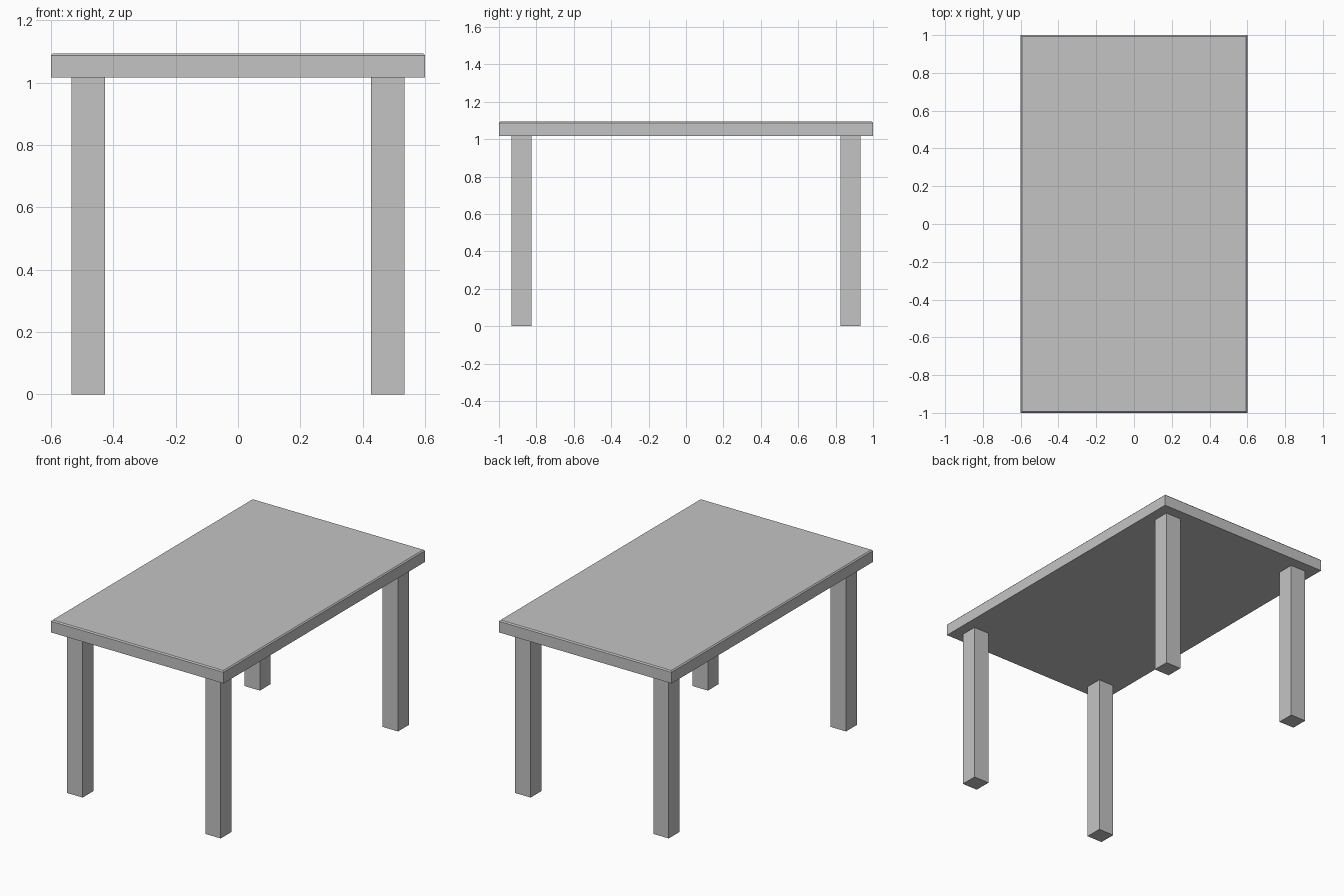
import bpy
import bmesh

TOP_SIZE = (1.2, 2.0)
UNDERSIDE = 1.017
HEIGHT = 1.094
LEG_WIDTH = 0.107
LEG_CENTRE = (0.48, 0.88)
EDGE = 0.007

default_cube = bpy.data.objects.get("Cube")
if default_cube:
    bpy.data.objects.remove(default_cube, do_unlink=True)

# Single grey finish
grey = bpy.data.materials.new("light_grey")
grey.use_nodes = True
colour = (0.55, 0.55, 0.55, 1)
grey.diffuse_color = colour
grey.node_tree.nodes["Principled BSDF"].inputs["Base Color"].default_value = colour


def box(name, x, y, width, depth, bottom, top, chamfer=0):
    """Box between two heights, with optionally chamfered upper edges."""
    bm = bmesh.new()
    bmesh.ops.create_cube(bm, size=1)
    bmesh.ops.scale(bm, vec=(width, depth, top - bottom), verts=bm.verts)
    if chamfer:
        upper = [e for e in bm.edges if all(v.co.z > 0 for v in e.verts)]
        bmesh.ops.bevel(bm, geom=upper, offset=chamfer, segments=1,
                        affect='EDGES')
    mesh = bpy.data.meshes.new(name)
    bm.to_mesh(mesh)
    bm.free()
    mesh.materials.append(grey)
    obj = bpy.data.objects.new(name, mesh)
    obj.location = (x, y, (bottom + top) / 2)
    bpy.context.collection.objects.link(obj)
    return obj


# Tabletop slab with eased upper edges
box("tabletop", 0, 0, *TOP_SIZE, UNDERSIDE, HEIGHT, EDGE)

# Four square legs, set in from the corners
for end, sy in (("front", -1), ("back", 1)):
    for side, sx in (("right", -1), ("left", 1)):
        box(f"{end}_{side}_leg", sx * LEG_CENTRE[0], sy * LEG_CENTRE[1],
            LEG_WIDTH, LEG_WIDTH, 0, UNDERSIDE)
